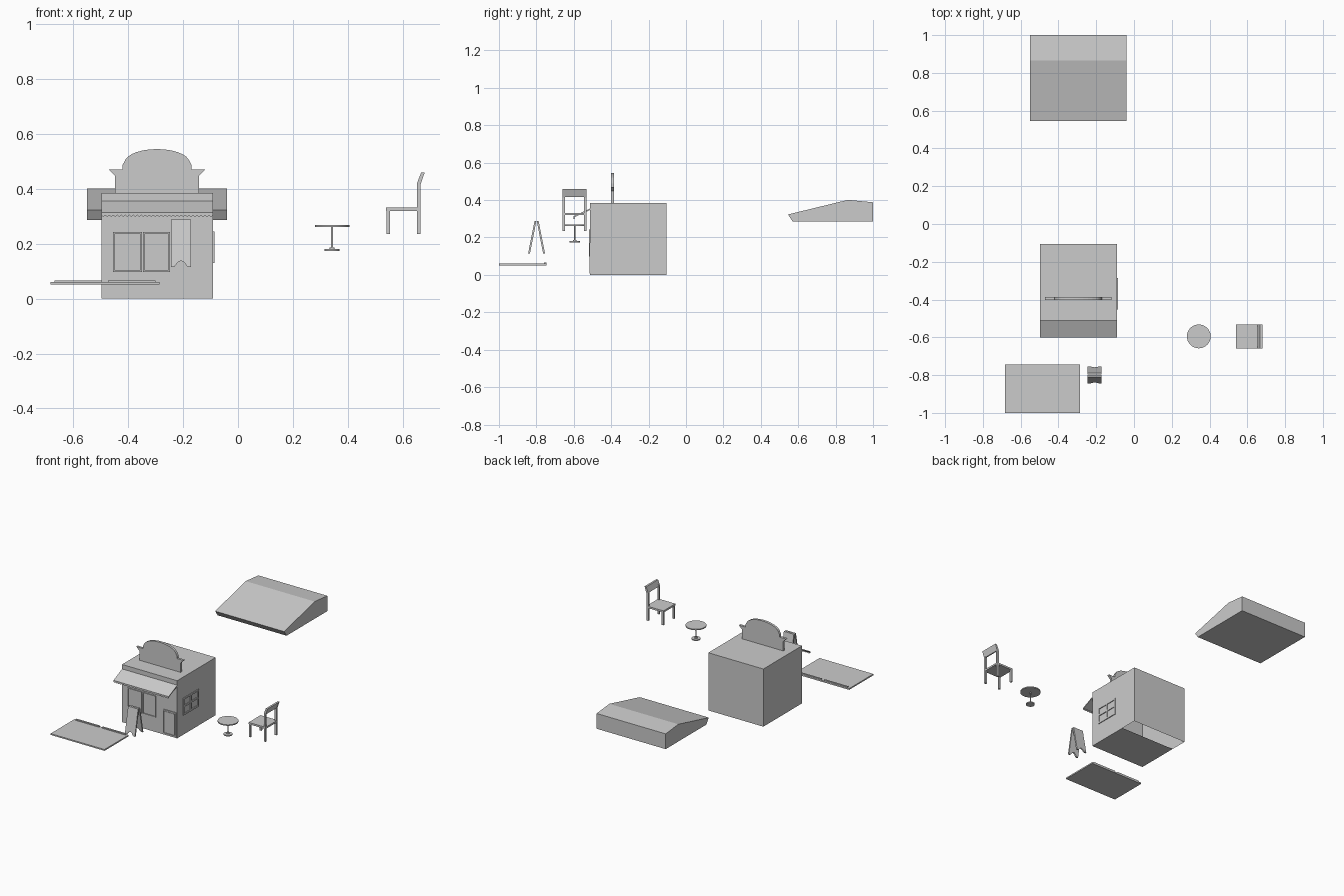
import bpy, bmesh, math

if "Cube" in bpy.data.objects:
    bpy.data.objects.remove(bpy.data.objects["Cube"])


def make(name, verts, faces):
    me = bpy.data.meshes.new(name)
    me.from_pydata(verts, [], faces)
    bm = bmesh.new()
    bm.from_mesh(me)
    bmesh.ops.recalc_face_normals(bm, faces=bm.faces)
    bm.to_mesh(me)
    bm.free()
    ob = bpy.data.objects.new(name, me)
    bpy.context.collection.objects.link(ob)
    return ob


def extrude(name, outline, lo, hi, axis):
    """Prism of a 2D outline: (x, z) along y, or (y, z) along x."""
    def put(p, t):
        return (p[0], t, p[1]) if axis == 'y' else (t, p[0], p[1])
    n = len(outline)
    verts = [put(p, lo) for p in outline] + [put(p, hi) for p in outline]
    faces = [tuple(range(n)), tuple(range(n, 2 * n))]
    faces += [(i, (i + 1) % n, n + (i + 1) % n, n + i) for i in range(n)]
    return make(name, verts, faces)


def box(name, x0, x1, y0, y1, z0, z1):
    return extrude(name, [(x0, z0), (x1, z0), (x1, z1), (x0, z1)], y0, y1, 'y')


def frame(name, a0, a1, z0, z1, w, lo, hi, axis, bars=()):
    """Rectangular border; extra bars: ('v' or 'h', position)."""
    rects = [(a0, a0 + w, z0, z1), (a1 - w, a1, z0, z1),
             (a0 + w, a1 - w, z0, z0 + w), (a0 + w, a1 - w, z1 - w, z1)]
    for kind, p in bars:
        rects.append((p - w / 2, p + w / 2, z0 + w, z1 - w) if kind == 'v'
                     else (a0 + w, a1 - w, p - w / 2, p + w / 2))
    for b0, b1, c0, c1 in rects:
        if axis == 'y':
            box(name, b0, b1, lo, hi, c0, c1)
        else:
            box(name, lo, hi, b0, b1, c0, c1)


def cylinder(name, x, y, z0, z1, r, n=32):
    bpy.ops.mesh.primitive_cylinder_add(vertices=n, radius=r, depth=z1 - z0,
                                        location=(x, y, (z0 + z1) / 2))
    ob = bpy.context.object
    ob.name = name
    bpy.ops.object.shade_smooth_by_angle()


# shop body: the floor stops short of the back wall
X0, X1, Y0, Y1, H = -0.498, -0.091, -0.512, -0.105, 0.385
YF = -0.22
make("shop_walls",
     [(X0, Y0, 0), (X1, Y0, 0), (X1, Y1, 0), (X0, Y1, 0),
      (X0, Y0, H), (X1, Y0, H), (X1, Y1, H), (X0, Y1, H),
      (X0, YF, 0), (X1, YF, 0)],
     [(0, 1, 5, 4), (1, 9, 2, 6, 5), (2, 3, 7, 6), (3, 8, 0, 4, 7),
      (4, 5, 6, 7), (0, 8, 9, 1)])

# shop front windows, door and side window
for a, b in ((-0.456, -0.35), (-0.346, -0.248)):
    frame("front_window_frame", a, b, 0.098, 0.242, 0.006, Y0 - 0.006, Y0, 'y')
frame("door_frame", -0.196, -0.096, 0.008, 0.17, 0.006, Y0 - 0.005, Y0, 'y')
box("door_panel", -0.184, -0.108, Y0 - 0.003, Y0, 0.018, 0.158)
frame("side_window_frame", -0.452, -0.287, 0.13, 0.245, 0.011, X1, X1 + 0.005, 'x',
      (('v', -0.37), ('h', 0.19)))

# awning with scalloped valance
extrude("awning", [(Y0, 0.355), (-0.602, 0.313), (-0.602, 0.306), (Y0, 0.347)],
        X0, X1, 'x')
N = 28
edge = []
for i in range(N * 4 + 1):
    t = i / (N * 4)
    edge.append((X0 + (X1 - X0) * t, 0.304 - 0.005 * abs(math.sin(math.pi * N * t))))
extrude("awning_valance", edge + [(X1, 0.313), (X0, 0.313)], -0.602, -0.597, 'y')

# rooftop sign board, mirrored about its centre
cx = -0.295
half = [(0.153, 0.385), (0.153, 0.448), (0.175, 0.47), (0.126, 0.47), (0.125, 0.488)]
half += [(0.118 * math.cos(a), 0.496 + 0.049 * math.sin(a))
         for a in [math.radians(d) for d in range(12, 90, 13)]]
outline = [(cx + x, z) for x, z in half] + [(cx, 0.545)]
outline += [(cx - x, z) for x, z in reversed(half)]
extrude("roof_sign", outline, -0.402, -0.386, 'y')

# separate sloped roof
extrude("sloped_roof", [(0.57, 0.286), (1.0, 0.286), (1.0, 0.388), (0.866, 0.401),
                        (0.545, 0.323)], -0.55, -0.04, 'x')

# terrace slab with two back strips
box("terrace_slab", -0.684, -0.286, -1.0, -0.745, 0.051, 0.06)
for a, b in ((-0.668, -0.495), (-0.473, -0.30)):
    box("terrace_strip", a, b, -0.758, -0.747, 0.06, 0.067)

# folding pavement board: two leaning panels with an arched foot
sx, sw = -0.208, 0.037
panel = [(-sw, 0.115), (-0.022, 0.118), (-0.012, 0.132), (0, 0.138),
         (0.012, 0.132), (0.022, 0.118), (sw, 0.115), (sw, 0.288), (-sw, 0.288)]
for s in (-1, 1):
    ob = extrude("pavement_board_panel", [(sx + x, z) for x, z in panel], -0.005, 0.005, 'y')
    for v in ob.data.vertices:
        v.co.y += -0.799 + s * (0.006 + 0.034 * (0.288 - v.co.z) / 0.173)
    ob.data.update()

# round table
TX, TY = 0.343, -0.595
cylinder("table_top", TX, TY, 0.261, 0.268, 0.063, 48)
cylinder("table_post", TX, TY, 0.18, 0.261, 0.004, 16)
cylinder("table_collar", TX, TY, 0.18, 0.187, 0.009, 16)
cylinder("table_base", TX, TY, 0.173, 0.18, 0.027)

# chair
CY, W, L = -0.596, 0.063, 0.012
box("chair_seat", 0.54, 0.665, CY - W, CY + W, 0.32, 0.332)
for s in (-1, 1):
    y0, y1 = sorted((CY + s * W, CY + s * (W - L)))
    box("chair_front_leg", 0.541, 0.553, y0, y1, 0.235, 0.32)
    extrude("chair_back_post", [(0.652, 0.235), (0.665, 0.235), (0.665, 0.415),
                                (0.68, 0.459), (0.667, 0.459), (0.652, 0.42)], y0, y1, 'y')
extrude("chair_backrest", [(0.653, 0.421), (0.665, 0.417), (0.68, 0.459), (0.667, 0.459)],
        CY - W + L, CY + W - L, 'y')
